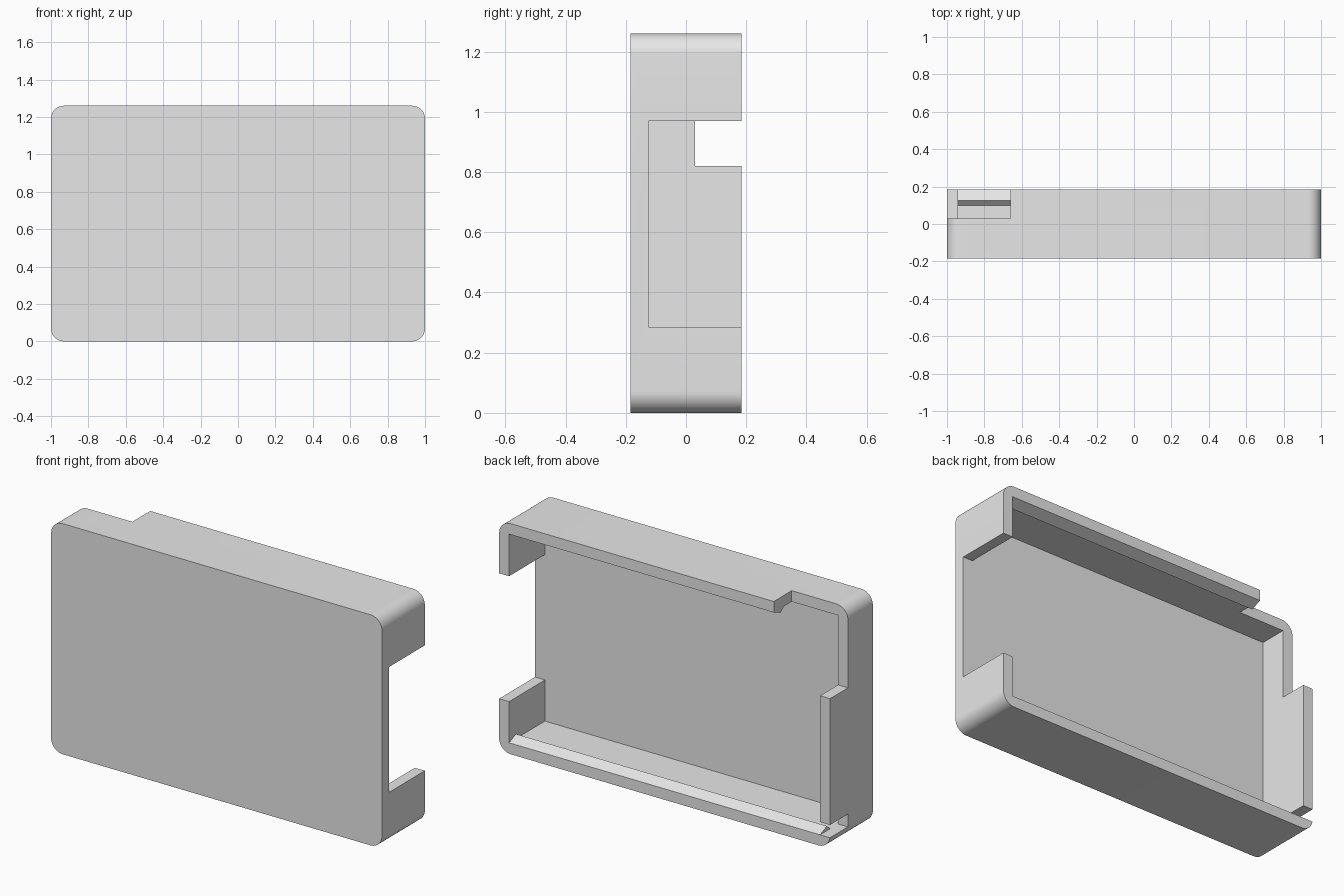
import bpy
import bmesh
from math import cos, sin, pi, radians

if "Cube" in bpy.data.objects:
    bpy.data.objects.remove(bpy.data.objects["Cube"], do_unlink=True)

HEIGHT, HALF_DEPTH, WALL, RADIUS = 1.26, 0.185, 0.06, 0.07
RIDGE = 0.025
OVER = 0.2    # how far cutters reach past the shell

grey = bpy.data.materials.new("light grey plastic")
grey.use_nodes = True
grey.diffuse_color = (0.8, 0.8, 0.8, 1)
grey.node_tree.nodes["Principled BSDF"].inputs["Base Color"].default_value = (0.8, 0.8, 0.8, 1)


def prism(name, points, offset):
    """Sweep a closed outline along an offset vector."""
    bm = bmesh.new()
    face = bm.faces.new([bm.verts.new(p) for p in points])
    swept = bmesh.ops.extrude_face_region(bm, geom=[face])["geom"]
    verts = [v for v in swept if isinstance(v, bmesh.types.BMVert)]
    bmesh.ops.translate(bm, vec=offset, verts=verts)
    bmesh.ops.recalc_face_normals(bm, faces=bm.faces)
    mesh = bpy.data.meshes.new(name)
    bm.to_mesh(mesh)
    bm.free()
    mesh.materials.append(grey)
    obj = bpy.data.objects.new(name, mesh)
    bpy.context.collection.objects.link(obj)
    return obj


def box(name, x, y, z):
    outline = [(x[0], y[0], z[0]), (x[1], y[0], z[0]), (x[1], y[0], z[1]), (x[0], y[0], z[1])]
    return prism(name, outline, (0, y[1] - y[0], 0))


# Rounded slab for the outside of the case
outline = []
corners = [(1, 1), (-1, 1), (-1, -1), (1, -1)]
for quarter, (sx, sz) in enumerate(corners):
    cx = sx * (1 - RADIUS)
    cz = HEIGHT / 2 + sz * (HEIGHT / 2 - RADIUS)
    for step in range(13):
        a = (quarter + step / 12) * pi / 2
        outline.append((cx + RADIUS * cos(a), -HALF_DEPTH, cz + RADIUS * sin(a)))
case = prism("case_shell", outline, (0, 2 * HALF_DEPTH, 0))

# Cavity profile (y, z), leaving a snap ridge on the floor and under the top
lower = [(WALL - HALF_DEPTH, WALL), (0.1, WALL), (0.125, WALL + RIDGE),
         (HALF_DEPTH, WALL), (HALF_DEPTH + OVER, WALL)]
upper = [(y, HEIGHT - z) for y, z in reversed(lower)]
inner = 1 - WALL
back = HALF_DEPTH + OVER
cutters = [
    prism("cavity_cutter", [(-inner, y, z) for y, z in lower + upper], (2 * inner, 0, 0)),
    # Wide opening in the left wall
    box("left_opening_cutter", (inner - 0.1, 1 + OVER), (WALL - HALF_DEPTH, back), (0.285, 0.97)),
    # Corner notch through the top and right wall
    box("corner_notch_cutter", (-1 - OVER, -0.66), (0.03, back), (0.82, HEIGHT + OVER)),
    # Narrow slot at the foot of the right wall
    box("right_slot_cutter", (-1 - OVER, -inner), (0.03, back), (WALL, 0.13)),
]

bpy.context.view_layer.objects.active = case
for cutter in cutters:
    cutter.hide_render = True
    mod = case.modifiers.new(cutter.name, "BOOLEAN")
    mod.operation = "DIFFERENCE"
    mod.solver = "EXACT"
    mod.object = cutter
    bpy.ops.object.modifier_apply(modifier=mod.name)
    bpy.data.objects.remove(cutter, do_unlink=True)

# Smooth corners, sharp edges
bpy.ops.object.select_all(action="DESELECT")
case.select_set(True)
bpy.ops.object.shade_smooth_by_angle(angle=radians(30))
